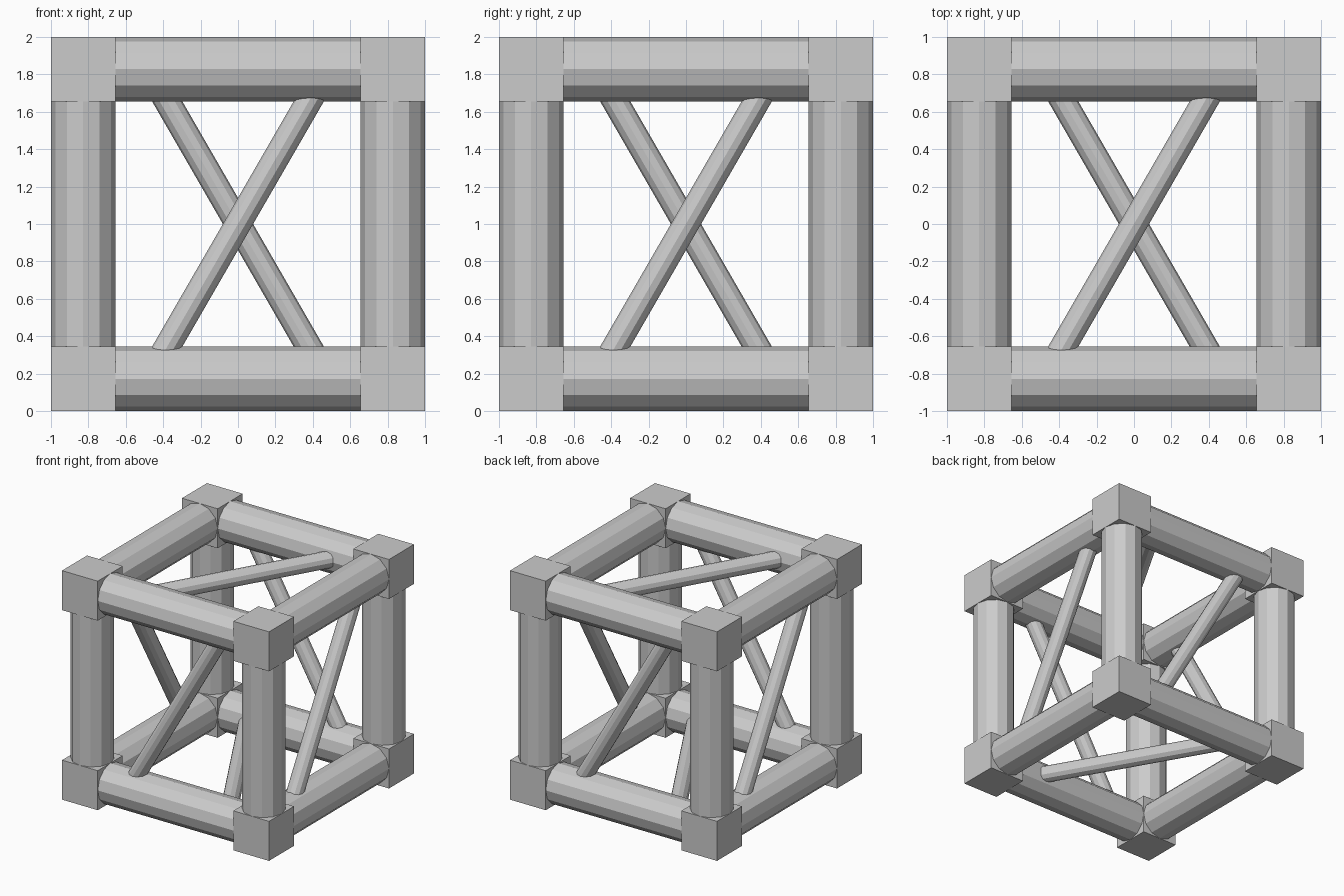
import bpy
from math import radians, pi
from itertools import product
from mathutils import Matrix, Vector

if "Cube" in bpy.data.objects:
    bpy.data.objects.remove(bpy.data.objects["Cube"])

BLOCK = 0.345              # edge of a corner block
MID = 1 - BLOCK / 2        # distance of the frame axes from the centre
CENTRE = Vector((0, 0, 1))

grey = bpy.data.materials.new("light_grey")
grey.use_nodes = True
colour = (0.6, 0.6, 0.6, 1)
grey.diffuse_color = colour
grey.node_tree.nodes["Principled BSDF"].inputs["Base Color"].default_value = colour

# Cyclic axis change: z->x->y->z, used to repeat parts on all three directions
CYCLE = Matrix(((0, 0, 1), (1, 0, 0), (0, 1, 0))).to_4x4()


def place(name, matrix):
    ob = bpy.context.object
    ob.name = name
    ob.matrix_world = Matrix.Translation(CENTRE) @ matrix
    ob.data.materials.append(grey)


def tube(name, radius, length, matrix):
    bpy.ops.mesh.primitive_cylinder_add(vertices=12, radius=radius, depth=length)
    place(name, matrix)


# Corner blocks
for x, y, z in product((-MID, MID), repeat=3):
    bpy.ops.mesh.primitive_cube_add(size=BLOCK)
    place("corner_block", Matrix.Translation((x, y, z)))

turn = Matrix.Identity(4)
for axis in "zxy":
    # Four frame tubes along this axis
    for a, b in product((-MID, MID), repeat=2):
        tube("frame_tube_" + axis, BLOCK / 2, 2 * MID - BLOCK + 0.02,
             turn @ Matrix.Translation((a, b, 0)))
    turn = CYCLE @ turn

# Diagonal braces, one per face, crossing on opposite faces
LEAN = radians(30)
braces = {
    "front": (Vector((0, -MID, 0)), Matrix.Rotation(LEAN, 4, "Y")),
    "back": (Vector((0, MID, 0)), Matrix.Rotation(-LEAN, 4, "Y")),
    "left": (Vector((MID, 0, 0)), Matrix.Rotation(-LEAN, 4, "X")),
    "right": (Vector((-MID, 0, 0)), Matrix.Rotation(LEAN, 4, "X")),
    "top": (Vector((0, 0, MID)),
            Matrix.Rotation(-LEAN, 4, "Z") @ Matrix.Rotation(pi / 2, 4, "X")),
    "bottom": (Vector((0, 0, -MID)),
               Matrix.Rotation(LEAN, 4, "Z") @ Matrix.Rotation(pi / 2, 4, "X")),
}
for side, (offset, spin) in braces.items():
    tube("brace_" + side, 0.07, 1.72, Matrix.Translation(offset) @ spin)
